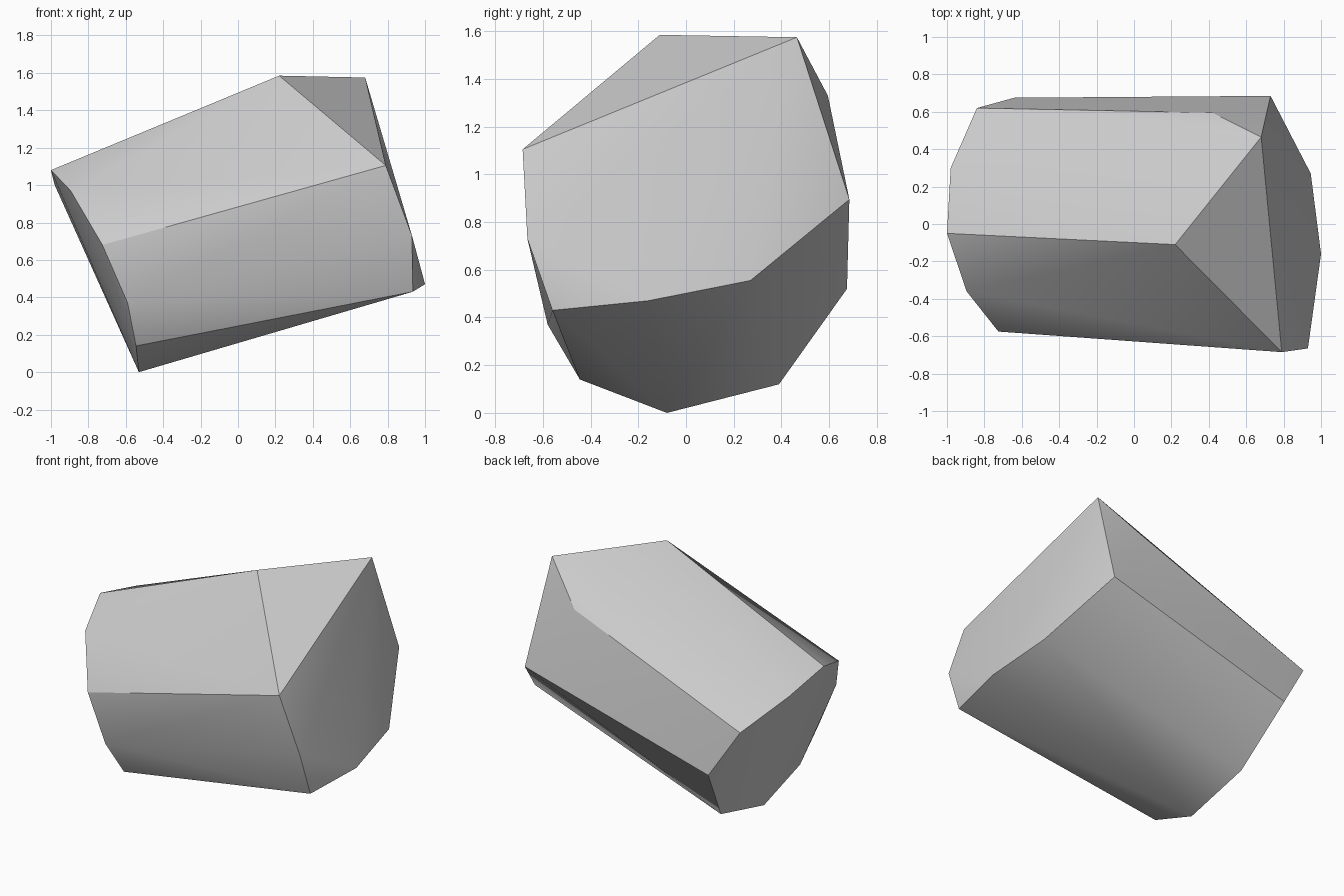
import bpy
import bmesh
from math import radians

default_cube = bpy.data.objects.get("Cube")
if default_cube:
    bpy.data.objects.remove(default_cube, do_unlink=True)


def make_material(name, colour):
    material = bpy.data.materials.new(name)
    material.use_nodes = True
    material.diffuse_color = colour
    shader = next(n for n in material.node_tree.nodes if n.type == "BSDF_PRINCIPLED")
    shader.inputs["Base Color"].default_value = colour
    shader.inputs["Roughness"].default_value = 0.9
    return material


def make_faceted_stone(name, corner_groups, material):
    """Wrap a tight convex skin around groups of corner points."""
    bm = bmesh.new()
    for group in corner_groups:
        for corner in group:
            bm.verts.new(corner)
    hull = bmesh.ops.convex_hull(bm, input=bm.verts[:], use_existing_faces=False)
    leftovers = {v for v in hull["geom_interior"] + hull["geom_unused"]
                 if isinstance(v, bmesh.types.BMVert)}
    bmesh.ops.delete(bm, geom=list(leftovers), context="VERTS")
    bmesh.ops.recalc_face_normals(bm, faces=bm.faces[:])

    mesh = bpy.data.meshes.new(name)
    bm.to_mesh(mesh)
    bm.free()
    mesh.materials.append(material)
    stone = bpy.data.objects.new(name, mesh)
    bpy.context.collection.objects.link(stone)
    return stone


# Narrow end, running round from the upper tip
narrow_end = [
    (-1.0, -0.05, 1.08), (-0.895, -0.36, 0.97), (-0.725, -0.575, 0.68),
    (-0.59, -0.58, 0.37), (-0.545, -0.445, 0.14), (-0.53, -0.08, 0.0),
    (-0.535, 0.39, 0.12), (-0.64, 0.675, 0.52), (-0.84, 0.62, 0.84),
    (-0.98, 0.30, 1.0),
]

# Broad end, running round from the front shoulder
broad_end = [
    (0.79, -0.685, 1.105), (0.93, -0.665, 0.73), (0.935, -0.56, 0.43),
    (1.0, -0.16, 0.47), (0.945, 0.27, 0.555), (0.73, 0.685, 0.895),
]

# Chipped crown
crown = [(0.22, -0.11, 1.585), (0.68, 0.465, 1.575), (0.42, 0.595, 1.33)]

stone_grey = make_material("stone grey", (0.6, 0.6, 0.6, 1.0))
rock = make_faceted_stone("rock", [narrow_end, broad_end, crown], stone_grey)

# Soft shading across shallow facets, crisp main edges
bpy.ops.object.select_all(action="DESELECT")
rock.select_set(True)
bpy.context.view_layer.objects.active = rock
bpy.ops.object.shade_smooth_by_angle(angle=radians(30))
